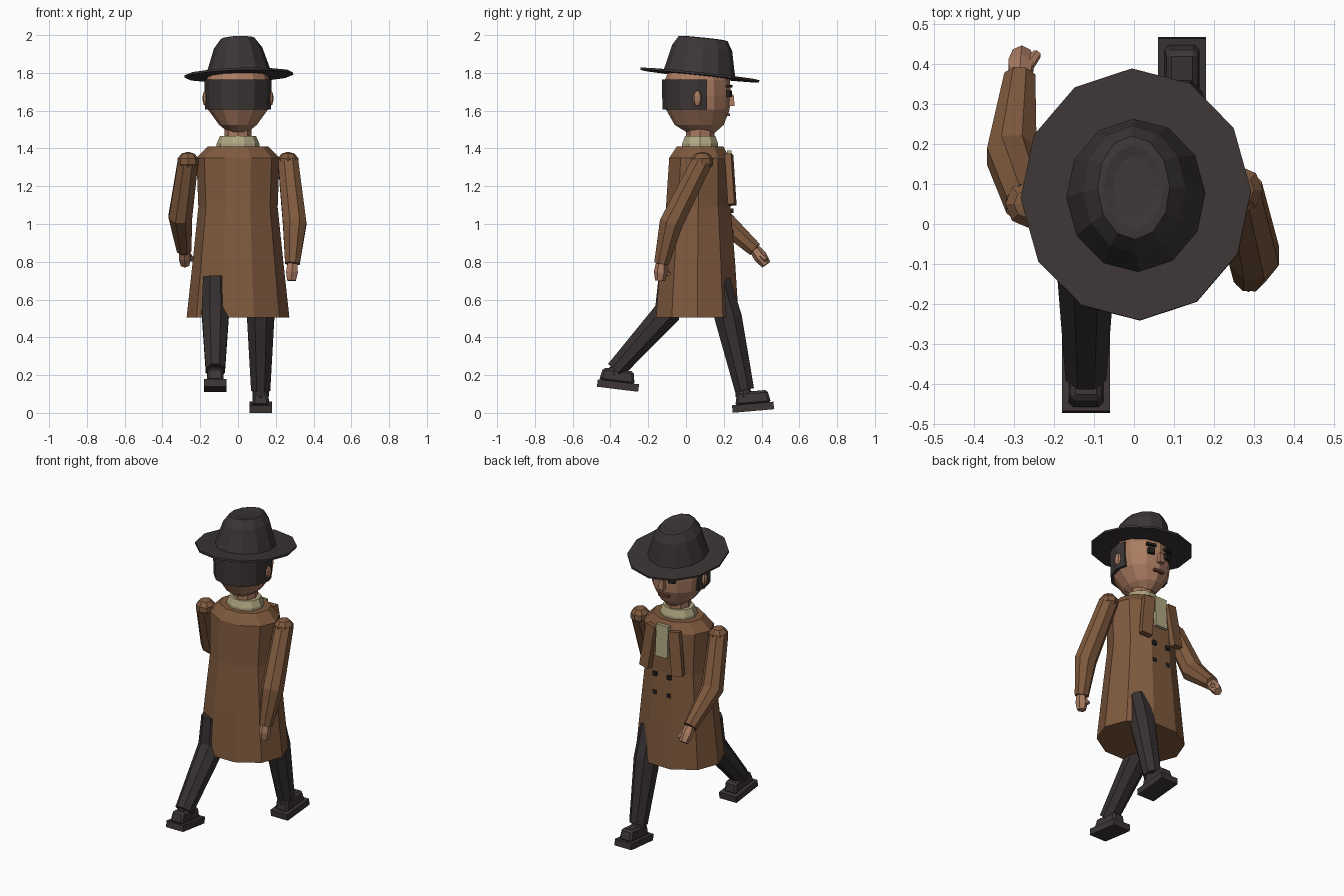
import bpy, bmesh, math
from mathutils import Vector, Euler

if "Cube" in bpy.data.objects:
    bpy.data.objects.remove(bpy.data.objects["Cube"])


def material(name, r, g, b):
    m = bpy.data.materials.new(name)
    m.use_nodes = True
    col = [(c / 255) ** 2.2 for c in (r, g, b)] + [1]
    m.diffuse_color = col
    m.node_tree.nodes["Principled BSDF"].inputs["Base Color"].default_value = col
    return m


COAT = material("coat_brown", 126, 90, 64)
FELT = material("felt_black", 62, 56, 56)
TROUSER = material("trouser_black", 57, 51, 52)
SKIN = material("skin_tan", 168, 122, 97)
CREAM = material("scarf_cream", 176, 166, 130)
INK = material("ink_black", 40, 37, 38)
LIP = material("lip_brown", 112, 74, 56)


def finish(name, bm, mat, loc=(0, 0, 0), rot=(0, 0, 0)):
    bmesh.ops.recalc_face_normals(bm, faces=bm.faces)
    mesh = bpy.data.meshes.new(name)
    bm.to_mesh(mesh)
    bm.free()
    mesh.materials.append(mat)
    ob = bpy.data.objects.new(name, mesh)
    ob.location = loc
    ob.rotation_euler = Euler([math.radians(a) for a in rot])
    bpy.context.collection.objects.link(ob)
    return ob


def bridge(rings):
    """Skin a list of point rings and cap both ends."""
    bm = bmesh.new()
    vs = [[bm.verts.new(p) for p in ring] for ring in rings]
    n = len(vs[0])
    for a, b in zip(vs, vs[1:]):
        for i in range(n):
            j = (i + 1) % n
            bm.faces.new((a[i], a[j], b[j], b[i]))
    bm.faces.new(vs[0])
    bm.faces.new(vs[-1])
    return bm


def circle(n, phase=0):
    return [(math.cos(t), math.sin(t)) for t in
            (2 * math.pi * i / n + phase for i in range(n))]


def stack(rows, sides, phase=0):
    """Elliptical rings given as z, half width, half depth, y centre."""
    return bridge([[(c * rx, cy + s * ry, z) for c, s in circle(sides, phase)]
                   for z, rx, ry, cy in rows])


def tube(name, path, radii, mat, sides=8):
    """Faceted limb that follows a path."""
    pts = [Vector(p) for p in path]
    rings = []
    for i, (p, r) in enumerate(zip(pts, radii)):
        d = (pts[min(i + 1, len(pts) - 1)] - pts[max(i - 1, 0)]).normalized()
        u = Vector((1, 0, 0))
        u = (u - d * u.dot(d)).normalized()
        v = d.cross(u)
        rings.append([p + r * (c * u + s * v)
                      for c, s in circle(sides, math.pi / sides)])
    return finish(name, bridge(rings), mat)


def box(name, size, loc, mat, rot=(0, 0, 0), taper=1):
    bm = bmesh.new()
    bmesh.ops.create_cube(bm, size=1)
    for v in bm.verts:
        k = taper if v.co.z > 0 else 1
        v.co = Vector((v.co.x * size[0] * k, v.co.y * size[1] * k, v.co.z * size[2]))
    return finish(name, bm, mat, loc, rot)


def ball(name, r, loc, mat, scale=(1, 1, 1)):
    bm = bmesh.new()
    bmesh.ops.create_uvsphere(bm, u_segments=8, v_segments=5, radius=r)
    bmesh.ops.scale(bm, vec=scale, verts=bm.verts)
    return finish(name, bm, mat, loc)


# Coat, collar, neck
finish("coat", stack([(0.505, 0.272, 0.23, 0.06), (0.8, 0.24, 0.208, 0.062),
                      (1.09, 0.21, 0.18, 0.065), (1.35, 0.22, 0.167, 0.07),
                      (1.41, 0.16, 0.13, 0.075)], 10), COAT)
finish("collar", stack([(1.39, 0.115, 0.1, 0.075), (1.425, 0.113, 0.1, 0.075),
                        (1.465, 0.096, 0.085, 0.075)], 10), CREAM)
finish("neck", stack([(1.4, 0.072, 0.075, 0.075), (1.53, 0.072, 0.075, 0.075)], 8), SKIN)

# Head
finish("head", stack([(1.485, 0.05, 0.075, 0.08), (1.525, 0.1, 0.13, 0.07),
                      (1.605, 0.158, 0.168, 0.063), (1.68, 0.17, 0.175, 0.06),
                      (1.76, 0.168, 0.174, 0.06), (1.83, 0.14, 0.14, 0.06)], 12), SKIN)

# Hair wraps the back half of the head
bm = stack([(1.605, 0.174, 0.185, 0.06), (1.765, 0.178, 0.187, 0.06)], 12)
cut = bmesh.ops.bisect_plane(bm, geom=bm.verts[:] + bm.edges[:] + bm.faces[:],
                             plane_co=(0, 0.11, 0), plane_no=(0, 1, 0), clear_outer=True)
bmesh.ops.holes_fill(bm, edges=[e for e in bm.edges if e.is_boundary])
finish("hair", bm, FELT)

# Hat, tipped towards the face
hat = dict(loc=(0.005, 0.07, 1.783), rot=(-6, -1.5, 2))
finish("hat_brim", stack([(0, 0.288, 0.316, 0.003), (0.012, 0.288, 0.316, 0.003)],
                         12), FELT, **hat)
finish("hat_crown", stack([(0, 0.177, 0.195, 0), (0.045, 0.163, 0.183, 0),
                           (0.15, 0.128, 0.16, 0), (0.2, 0.09, 0.13, 0),
                           (0.203, 0.075, 0.105, 0), (0.197, 0.05, 0.08, 0)],
                          12), FELT, **hat)

# Face details
box("nose", (0.035, 0.035, 0.06), (0, 0.24, 1.655), SKIN, taper=0.7)
box("mouth", (0.07, 0.02, 0.014), (0, 0.222, 1.578), LIP)

for side, word in ((1, "left"), (-1, "right")):
    ball(word + "_ear", 0.04, (side * 0.172, 0.06, 1.665), SKIN, (0.4, 0.6, 1.05))
    box(word + "_eye", (0.04, 0.02, 0.035), (side * 0.06, 0.228, 1.69), INK, (0, 0, -side * 15))
    box(word + "_brow", (0.06, 0.02, 0.014), (side * 0.062, 0.23, 1.73), INK, (0, 0, -side * 15))
    box(word + "_lapel", (0.07, 0.035, 0.27), (side * 0.098, 0.236, 1.235), COAT,
        (5, -side * 7, -side * 10))
    for row, z in (("upper", 1.07), ("lower", 0.955)):
        box(f"{word}_{row}_button", (0.026, 0.024, 0.026), (side * 0.05, 0.239, z), INK)

# Scarf end
box("scarf", (0.085, 0.025, 0.2), (0, 0.234, 1.29), CREAM, (3, 0, 0))

# Arms: side, shoulder, elbow, wrist, fingertips, thumb tip
arms = (("left", (0.265, 0.085, 1.33), (0.3, -0.08, 1.0), (0.288, -0.13, 0.79),
         (0.283, -0.138, 0.7), (0.27, -0.09, 0.73)),
        ("right", (-0.265, 0.05, 1.33), (-0.305, 0.17, 1.04), (-0.285, 0.365, 0.865),
         (-0.28, 0.425, 0.785), (-0.242, 0.425, 0.81)))
for word, shoulder, elbow, wrist, tip, thumb in arms:
    ball(word + "_shoulder", 0.062, shoulder, COAT, (0.95, 1, 0.85))
    tube(word + "_sleeve", (shoulder, elbow, wrist), (0.058, 0.067, 0.042), COAT)
    tube(word + "_hand", (wrist, (Vector(wrist) + Vector(tip)) / 2, tip),
         (0.03, 0.036, 0.026), SKIN, 6)
    tube(word + "_thumb", (wrist, thumb), (0.018, 0.012), SKIN, 6)

# Legs and shoes: side, x, hip, knee, ankle as (y, z), then foot y, z, pitch
legs = (("left", 0.12, (0.17, 0.7), (0.225, 0.5), (0.31, 0.12), 0.355, 0.03, 5),
        ("right", -0.12, (-0.08, 0.72), (-0.1, 0.53), (-0.375, 0.225), -0.36, 0.145, -7))
for word, x, hip, knee, ankle, fy, fz, pitch in legs:
    tube(word + "_trouser", ((x, *hip), (x, *knee), (x, *ankle)),
         (0.07, 0.078, 0.055), TROUSER)
    ball(word + "_ankle", 0.045, (x, ankle[0] - 0.005, ankle[1] - 0.02), FELT)
    box(word + "_sole", (0.12, 0.22, 0.04), (x, fy, fz), FELT, (pitch, 0, 0))
    shoe = box(word + "_shoe", (0.09, 0.19, 0.07), (x, fy - 0.002, fz + 0.05), FELT,
               (pitch, 0, 0), 0.85)
    bev = shoe.modifiers.new("rounded", "BEVEL")
    bev.width = 0.012
